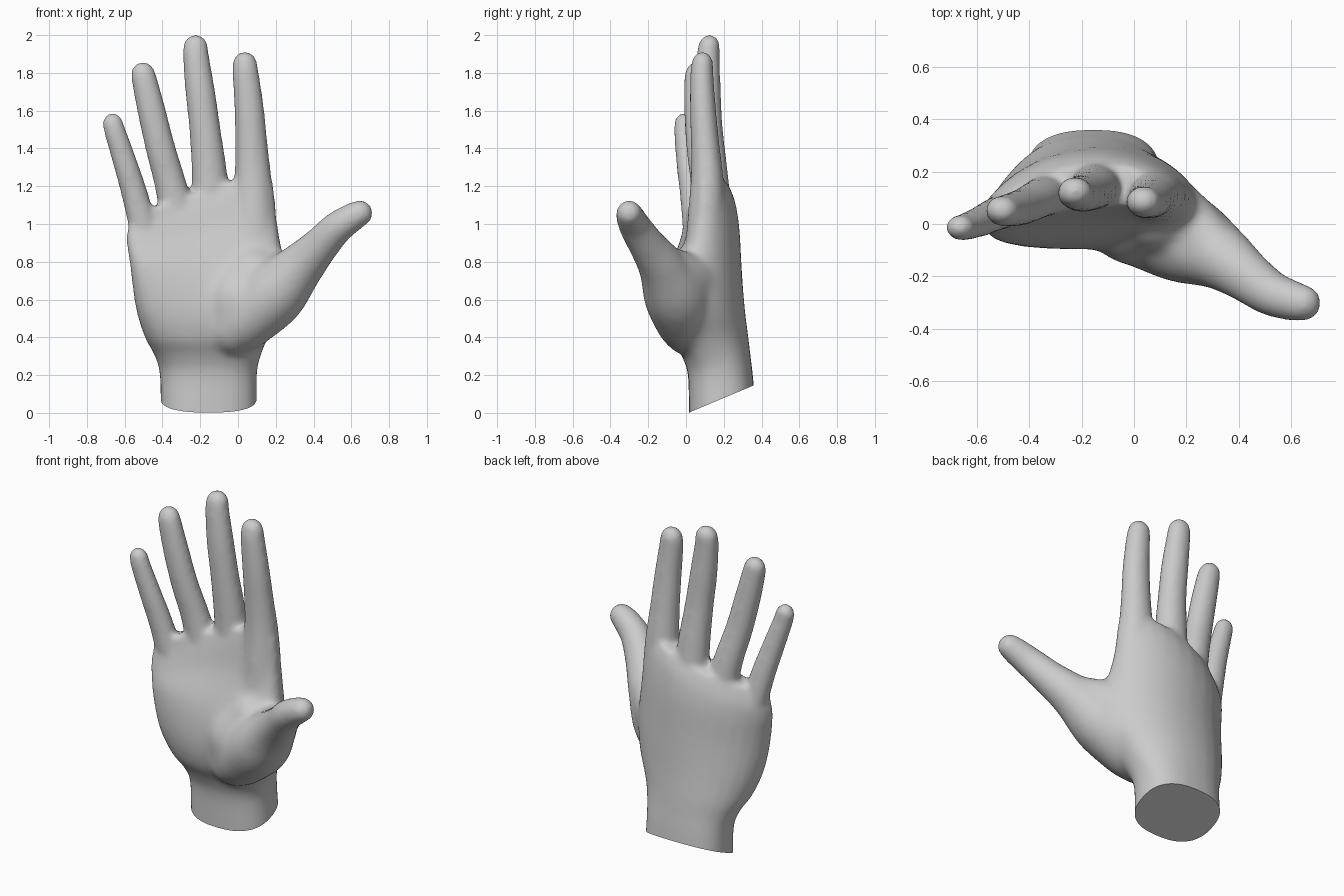
import bpy, bmesh, math
from mathutils import Vector

if "Cube" in bpy.data.objects:
    bpy.data.objects.remove(bpy.data.objects["Cube"])

SIDES = 28
skin = bpy.data.materials.new("plain grey")
skin.diffuse_color = (0.6, 0.6, 0.6, 1)
skin.use_nodes = True
skin.node_tree.nodes["Principled BSDF"].inputs["Base Color"].default_value = skin.diffuse_color


def catmull(keys, steps=5):
    """Smoothly resample a list of equal-length tuples."""
    out = []
    for i in range(len(keys) - 1):
        a, b, c, d = (keys[max(0, min(len(keys) - 1, i + k))] for k in (-1, 0, 1, 2))
        for s in range(steps):
            t = s / steps
            out.append(tuple(0.5 * (2 * q + (r - p) * t + (2 * p - 5 * q + 4 * r - w) * t * t
                                    + (3 * q - p - 3 * r + w) * t ** 3)
                             for p, q, r, w in zip(a, b, c, d)))
    return out + [tuple(keys[-1])]


def loft(bm, rings):
    """Skin a closed surface over rings of points."""
    vs = [[bm.verts.new(p) for p in ring] for ring in rings]
    for lo, hi in zip(vs, vs[1:]):
        for j in range(SIDES):
            k = (j + 1) % SIDES
            bm.faces.new((lo[j], lo[k], hi[k], hi[j]))
    bm.faces.new(vs[0][::-1])
    bm.faces.new(vs[-1])


def digit(bm, keys, flat=1.0):
    """Round-ended tube through (x, y, z, radius) keys, flattened front to back."""
    pts = catmull(keys)
    cs = [Vector(p[:3]) for p in pts]
    rs = [p[3] for p in pts]
    t0, t1 = (cs[1] - cs[0]).normalized(), (cs[-1] - cs[-2]).normalized()
    angles = [math.radians(a) for a in (20, 40, 58, 75, 86)]
    secs = [(cs[0] - t0 * rs[0] * math.sin(a), rs[0] * math.cos(a), t0) for a in reversed(angles)]
    for i, (c, r) in enumerate(zip(cs, rs)):
        t = (cs[min(i + 1, len(cs) - 1)] - cs[max(i - 1, 0)]).normalized()
        secs.append((c, r, t))
    secs += [(cs[-1] + t1 * rs[-1] * math.sin(a), rs[-1] * math.cos(a), t1) for a in angles]
    rings = []
    for c, r, t in secs:
        u = Vector((0, 1, 0)).cross(t).normalized()
        v = t.cross(u) * flat
        rings.append([c + (u * math.cos(2 * math.pi * j / SIDES)
                           + v * math.sin(2 * math.pi * j / SIDES)) * r for j in range(SIDES)])
    loft(bm, rings)


bm = bmesh.new()

# Wrist and palm: z, centre x, half width, centre y, half depth, bend, tilt
palm = [
    (-0.20, -0.155, 0.255, 0.198, 0.178, 0.00, 0.00),
    (0.00, -0.155, 0.255, 0.193, 0.178, 0.00, 0.00),
    (0.20, -0.157, 0.257, 0.182, 0.172, 0.00, 0.00),
    (0.30, -0.160, 0.280, 0.160, 0.182, 0.01, 0.00),
    (0.40, -0.165, 0.328, 0.128, 0.203, 0.03, 0.00),
    (0.55, -0.150, 0.390, 0.108, 0.205, 0.06, 0.00),
    (0.75, -0.158, 0.410, 0.115, 0.182, 0.08, 0.02),
    (0.95, -0.190, 0.398, 0.145, 0.138, 0.09, 0.04),
    (1.08, -0.200, 0.388, 0.150, 0.110, 0.09, 0.04),
    (1.17, -0.200, 0.360, 0.145, 0.080, 0.09, 0.04),
]
rings = []
for z, cx, rx, yc, ry, bend, tilt in catmull(palm):
    slope = 0.33 * max(0, min(1, (z - 0.8) / 0.3))      # knuckle line rises to the index side
    power = 0.80 + 0.08 * max(0, min(1, (z - 0.1) / 0.3))  # wrist is squarer
    ring = []
    for j in range(SIDES):
        a = 2 * math.pi * j / SIDES
        u = math.copysign(abs(math.cos(a)) ** power, math.cos(a))
        v = math.copysign(abs(math.sin(a)) ** power, math.sin(a))
        x = cx + rx * u
        ring.append((x, yc + ry * v - bend * u * u + tilt * u, z + slope * (x + 0.2)))
    rings.append(ring)
loft(bm, rings)

# Four fingers: x, y, z, radius from root to tip
fingers = [
    [(0.085, 0.105, 0.93, 0.122), (0.080, 0.112, 1.22, 0.100), (0.072, 0.103, 1.40, 0.087),
     (0.060, 0.090, 1.60, 0.079), (0.042, 0.084, 1.78, 0.071), (0.036, 0.086, 1.847, 0.066)],
    [(-0.135, 0.155, 0.95, 0.110), (-0.150, 0.140, 1.25, 0.095), (-0.175, 0.122, 1.50, 0.083),
     (-0.200, 0.115, 1.70, 0.079), (-0.222, 0.117, 1.88, 0.070), (-0.225, 0.122, 1.937, 0.066)],
    [(-0.300, 0.120, 0.95, 0.100), (-0.355, 0.100, 1.20, 0.085), (-0.410, 0.072, 1.40, 0.079),
     (-0.458, 0.056, 1.60, 0.075), (-0.495, 0.050, 1.76, 0.068), (-0.503, 0.052, 1.795, 0.064)],
    [(-0.485, 0.055, 0.92, 0.078), (-0.545, 0.030, 1.15, 0.070), (-0.590, 0.008, 1.30, 0.065),
     (-0.648, -0.012, 1.48, 0.058), (-0.663, -0.013, 1.533, 0.055)],
]
for keys in fingers:
    digit(bm, keys, 0.88)

# Thumb, thumb pad and the web behind it
thumb = [(0.030, 0.00, 0.49, 0.165), (0.190, -0.055, 0.63, 0.174), (0.325, -0.125, 0.77, 0.130),
         (0.430, -0.200, 0.88, 0.100), (0.525, -0.265, 0.98, 0.086), (0.610, -0.294, 1.038, 0.076),
         (0.645, -0.301, 1.057, 0.069)]
thumb_pad = [(-0.02, 0.02, 0.46, 0.158), (0.01, 0.03, 0.61, 0.190), (0.08, 0.03, 0.75, 0.135)]
thumb_web = [(0.09, 0.09, 0.64, 0.105), (0.19, 0.035, 0.72, 0.108), (0.285, -0.06, 0.78, 0.095)]
for keys in (thumb, thumb_pad, thumb_web):
    digit(bm, keys)

bmesh.ops.recalc_face_normals(bm, faces=bm.faces)
mesh = bpy.data.meshes.new("hand")
bm.to_mesh(mesh)
bm.free()
hand = bpy.data.objects.new("hand", mesh)
bpy.context.collection.objects.link(hand)
bpy.context.view_layer.objects.active = hand
hand.select_set(True)

# Fuse all parts into one soft skin
fuse = hand.modifiers.new("fuse", 'REMESH')
fuse.mode = 'VOXEL'
fuse.voxel_size = 0.014
soften = hand.modifiers.new("soften", 'SMOOTH')
soften.factor = 0.5
soften.iterations = 12
for name in ("fuse", "soften"):
    bpy.ops.object.modifier_apply(modifier=name)

# Extra softening where the thumb root melts into the palm
group = hand.vertex_groups.new(name="thumb_root")
for v in hand.data.vertices:
    d = math.hypot(v.co.x - 0.04, v.co.z - 0.68)
    w = max(0, min(1, (0.44 - d) / 0.18))
    if w > 0:
        group.add([v.index], w, 'REPLACE')
blend = hand.modifiers.new("blend", 'SMOOTH')
blend.factor = 0.5
blend.iterations = 40
blend.vertex_group = "thumb_root"
bpy.ops.object.modifier_apply(modifier="blend")

# Slanted cut through the wrist
bm = bmesh.new()
bm.from_mesh(hand.data)
bmesh.ops.bisect_plane(bm, geom=bm.verts[:] + bm.edges[:] + bm.faces[:], dist=1e-5,
                       plane_co=(0, 0.012, 0), plane_no=(0, -0.42, 1), clear_inner=True)
bmesh.ops.holes_fill(bm, edges=[e for e in bm.edges if e.is_boundary], sides=0)
bmesh.ops.recalc_face_normals(bm, faces=bm.faces)
bm.to_mesh(hand.data)
bm.free()

hand.data.materials.clear()
hand.data.materials.append(skin)
for p in hand.data.polygons:
    p.material_index = 0
bpy.ops.object.shade_smooth_by_angle(angle=math.radians(40))
